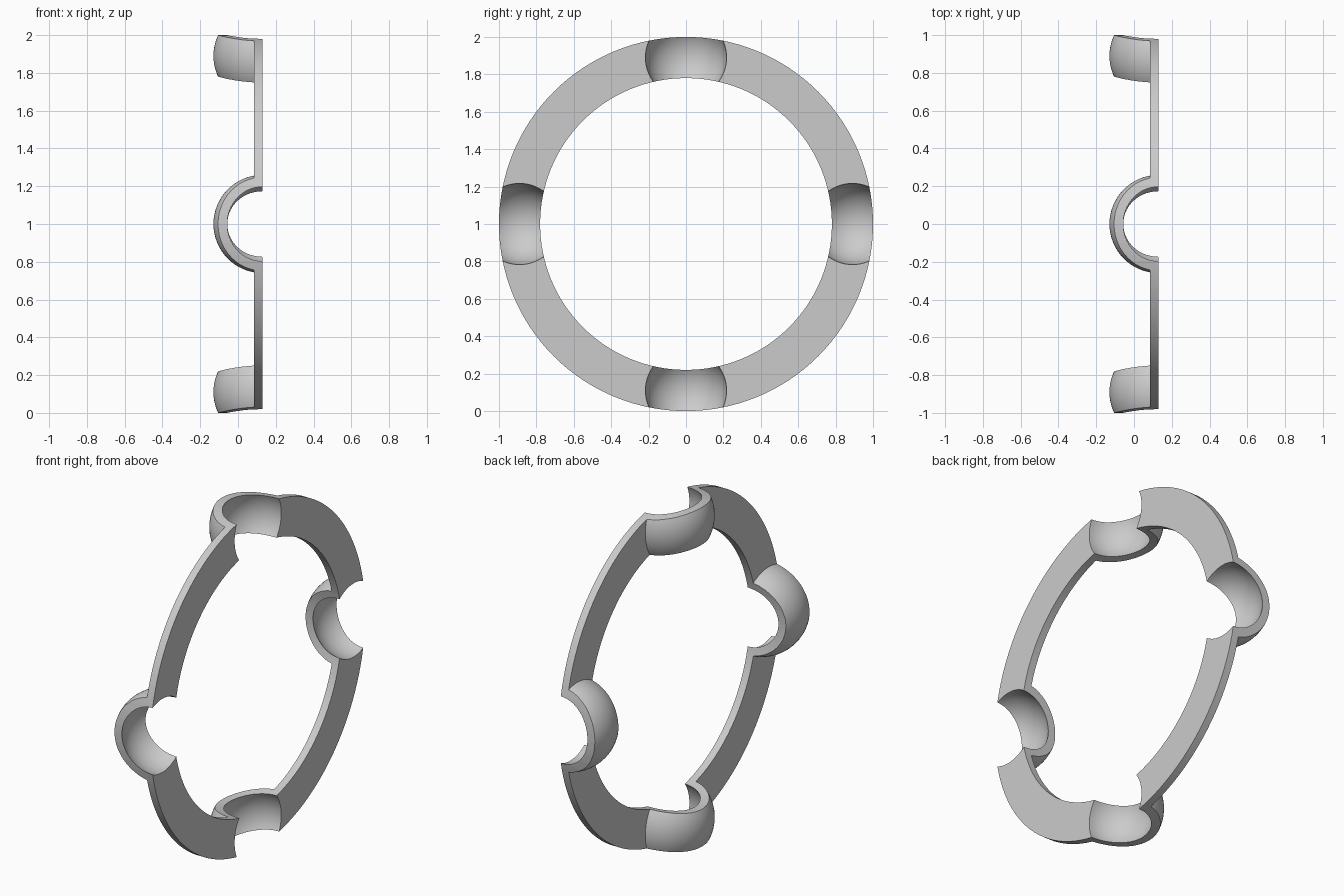
import bpy, bmesh
from math import radians, pi
from mathutils import Matrix, Vector

if "Cube" in bpy.data.objects:
    bpy.data.objects.remove(bpy.data.objects["Cube"])

CENTRE = Vector((0, 0, 1))
R_IN, R_OUT, R_MID = 0.78, 1.0, 0.89
X_FACE, X_BACK = 0.13, 0.086          # flat face and back of the plate
POCKET_IN, POCKET_OUT = 0.217, 0.26   # spherical shell radii


def make_object(name, bm):
    bmesh.ops.recalc_face_normals(bm, faces=bm.faces)
    mesh = bpy.data.meshes.new(name)
    bm.to_mesh(mesh)
    bm.free()
    obj = bpy.data.objects.new(name, mesh)
    bpy.context.collection.objects.link(obj)
    return obj


def tube(name, r0, r1, x0, x1, steps=128):
    """Rectangular section revolved around the x axis."""
    bm = bmesh.new()
    vs = [bm.verts.new(CENTRE + Vector((x, 0, r)))
          for x, r in ((x0, r0), (x1, r0), (x1, r1), (x0, r1))]
    edges = [bm.edges.new((vs[i], vs[(i + 1) % 4])) for i in range(4)]
    bmesh.ops.spin(bm, geom=vs + edges, cent=CENTRE, axis=(1, 0, 0),
                   angle=2 * pi, steps=steps, use_merge=True)
    bmesh.ops.remove_doubles(bm, verts=bm.verts, dist=1e-5)
    return make_object(name, bm)


def balls(name, radius):
    """Four spheres spaced evenly around the ring, poles along x."""
    bm = bmesh.new()
    for i in range(4):
        m = (Matrix.Translation(CENTRE) @ Matrix.Rotation(i * pi / 2, 4, 'X')
             @ Matrix.Translation((X_FACE, 0, R_MID))
             @ Matrix.Rotation(pi / 2, 4, 'Y'))
        bmesh.ops.create_uvsphere(bm, u_segments=64, v_segments=32,
                                  radius=radius, matrix=m)
    return make_object(name, bm)


def boolean(target, cutter, operation):
    mod = target.modifiers.new(operation.title(), 'BOOLEAN')
    mod.operation, mod.object, mod.solver = operation, cutter, 'EXACT'
    cutter.hide_render = True


# Oversized plate, joined to the pockets, hollowed, then trimmed to the ring
cage = tube("bearing_cage_half", 0.7, 1.1, X_BACK, 0.3)
helpers = [balls("pocket_outside", POCKET_OUT),
           balls("pocket_inside", POCKET_IN),
           tube("ring_trim", R_IN, R_OUT, -0.5, X_FACE)]
for helper, op in zip(helpers, ('UNION', 'DIFFERENCE', 'INTERSECT')):
    boolean(cage, helper, op)

# Bake the booleans and drop the helpers
bpy.context.view_layer.update()
deps = bpy.context.evaluated_depsgraph_get()
baked = bpy.data.meshes.new_from_object(cage.evaluated_get(deps))
cage.modifiers.clear()
cage.data = baked
for helper in helpers:
    bpy.data.objects.remove(helper)

# Smooth curved surfaces, crisp rims
bpy.context.view_layer.objects.active = cage
cage.select_set(True)
bpy.ops.object.shade_smooth_by_angle(angle=radians(25))
